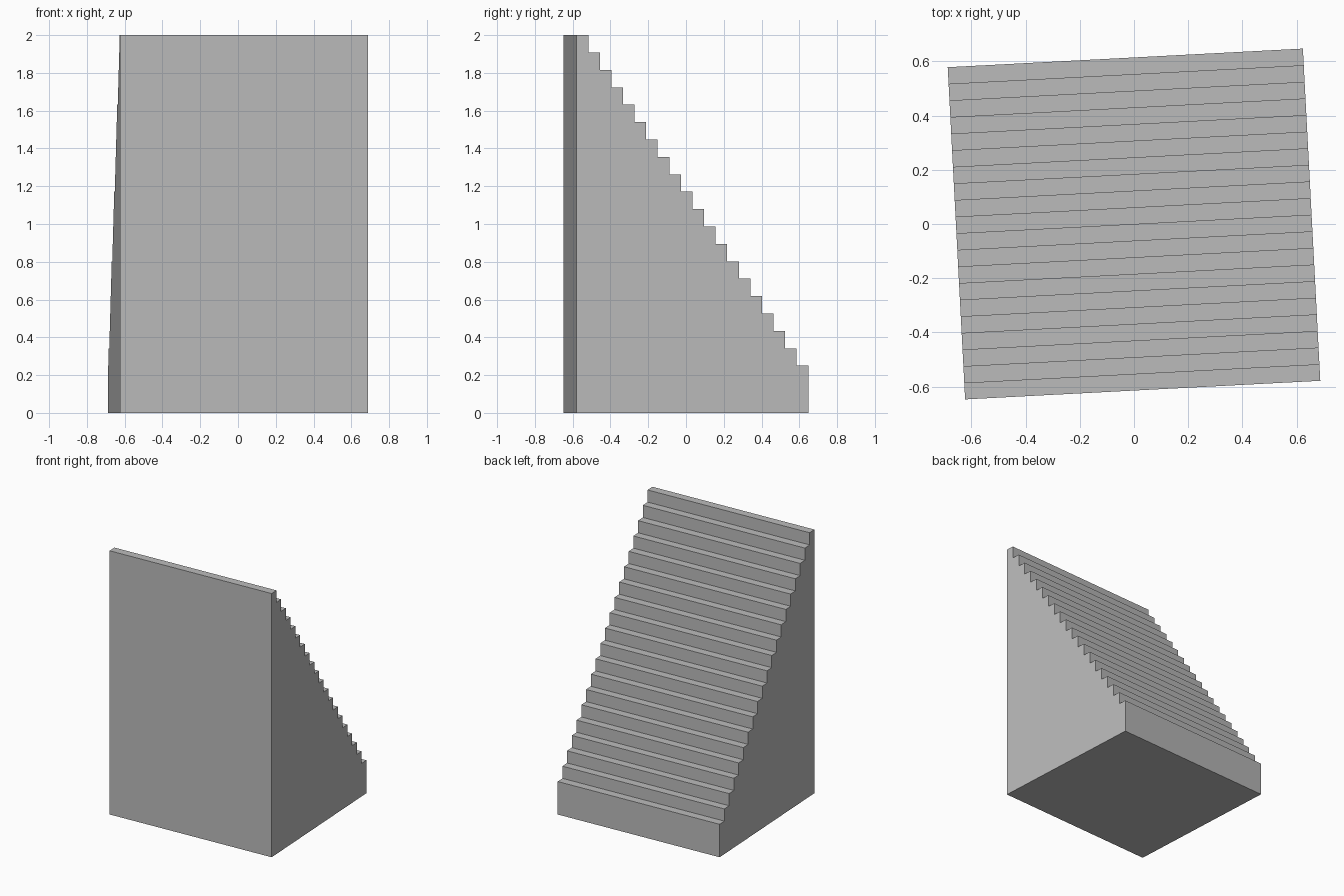
import bpy
import bmesh
import math
from mathutils import Matrix, Vector

cube = bpy.data.objects.get("Cube")
if cube:
    bpy.data.objects.remove(cube, do_unlink=True)

WIDTH, DEPTH, HEIGHT = 1.313, 1.228, 2.0
STEPS = 20
LOWEST_STEP = 0.25
TURN = math.radians(3)

# Plain grey material
grey = bpy.data.materials.new("plain_grey")
grey.use_nodes = True
colour = (0.5, 0.5, 0.5, 1)
grey.diffuse_color = colour
grey.node_tree.nodes["Principled BSDF"].inputs["Base Color"].default_value = colour

# Stepped side profile: highest step at the front, descending to the back
tread = DEPTH / STEPS
rise = (HEIGHT - LOWEST_STEP) / (STEPS - 1)
profile = [(-DEPTH / 2, 0)]
for i in range(STEPS):
    y = -DEPTH / 2 + i * tread
    z = HEIGHT - i * rise
    profile += [(y, z), (y + tread, z)]
profile.append((DEPTH / 2, 0))

# Solid staircase: extrude the profile across the width and turn it slightly
bm = bmesh.new()
side = bm.faces.new([bm.verts.new((-WIDTH / 2, y, z)) for y, z in profile])
extruded = bmesh.ops.extrude_face_region(bm, geom=[side], use_keep_orig=True)
moved = [v for v in extruded["geom"] if isinstance(v, bmesh.types.BMVert)]
bmesh.ops.translate(bm, verts=moved, vec=Vector((WIDTH, 0, 0)))
bmesh.ops.recalc_face_normals(bm, faces=bm.faces[:])
bmesh.ops.transform(bm, matrix=Matrix.Rotation(TURN, 4, "Z"), verts=bm.verts[:])

mesh = bpy.data.meshes.new("staircase")
bm.to_mesh(mesh)
bm.free()
mesh.materials.append(grey)
staircase = bpy.data.objects.new("staircase", mesh)
bpy.context.collection.objects.link(staircase)
